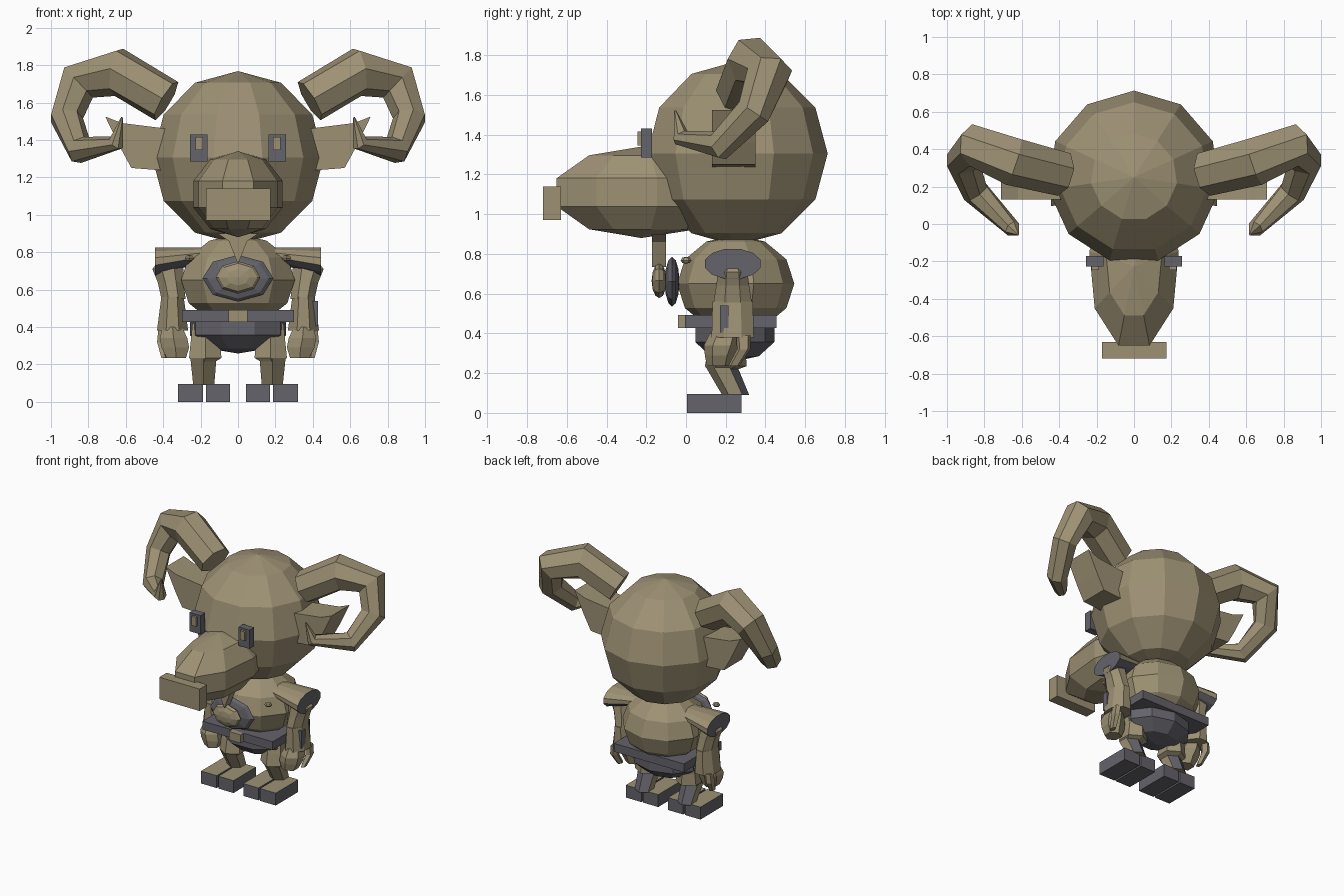
import bpy, bmesh, math
from mathutils import Vector

if "Cube" in bpy.data.objects:
    bpy.data.objects.remove(bpy.data.objects["Cube"])


def material(name, rgb):
    m = bpy.data.materials.new(name)
    m.diffuse_color = (*rgb, 1)
    m.use_nodes = True
    m.node_tree.nodes["Principled BSDF"].inputs["Base Color"].default_value = m.diffuse_color
    return m


TAN = material("tan", (0.34, 0.285, 0.175))
GREY = material("dark grey", (0.13, 0.125, 0.145))


def finish(name, bm, mat=TAN, grey_rule=None):
    bmesh.ops.recalc_face_normals(bm, faces=bm.faces)
    bm.normal_update()
    if grey_rule:
        for f in bm.faces:
            f.material_index = int(grey_rule(f))
    me = bpy.data.meshes.new(name)
    bm.to_mesh(me)
    bm.free()
    me.materials.append(mat)
    me.materials.append(GREY)
    ob = bpy.data.objects.new(name, me)
    bpy.context.collection.objects.link(ob)
    return ob


def ball(name, c, r, seg, rings, mat=TAN, axis="z"):
    bm = bmesh.new()
    bmesh.ops.create_uvsphere(bm, u_segments=seg, v_segments=rings, radius=1)
    for v in bm.verts:
        x, y, z = v.co
        if axis == "y":
            x, y, z = x, -z, y
        v.co = (c[0] + x * r[0], c[1] + y * r[1], c[2] + z * r[2])
    return finish(name, bm, mat)


def box(name, x, y, z, mat=TAN, grey_rule=None):
    bm = bmesh.new()
    bmesh.ops.create_cube(bm, size=1)
    for v in bm.verts:
        v.co = [(a[0] + a[1]) / 2 + t * (a[1] - a[0]) for a, t in zip((x, y, z), v.co)]
    return finish(name, bm, mat, grey_rule)


def skin(name, rings, mat=TAN, grey_rule=None):
    """Join matching rings of points into a closed tube."""
    bm = bmesh.new()
    loops = [[bm.verts.new(p) for p in ring] for ring in rings]
    n = len(loops[0])
    for a, b in zip(loops, loops[1:]):
        for i in range(n):
            j = (i + 1) % n
            bm.faces.new((a[i], a[j], b[j], b[i]))
    bm.faces.new(loops[0][::-1])
    bm.faces.new(loops[-1])
    return finish(name, bm, mat, grey_rule)


def ellipse(c, u, v, n, turn=0.5):
    c, u, v = Vector(c), Vector(u), Vector(v)
    return [c + u * math.cos(t) + v * math.sin(t)
            for t in ((i + turn) * math.tau / n for i in range(n))]


def limb(name, s, sections, n=6, grey_rule=None):
    """Stack of horizontal ellipses: x, y, z, x radius, y radius."""
    return skin(name, [ellipse((s * x, y, z), (s * rx, 0, 0), (0, ry, 0), n)
                       for x, y, z, rx, ry in sections], TAN, grey_rule)


def prism(name, outline, y0, y1):
    """Outline in x, z pushed through from y0 to y1."""
    return skin(name, [[Vector((x, y, z)) for x, z in outline] for y in (y0, y1)])


# head and snout
ball("head", (0, 0.25, 1.305), (0.463, 0.463, 0.463), 11, 6)
ball("snout", (0, -0.225, 1.11), (0.255, 0.476, 0.23), 9, 5)
box("nose_plate", (-0.17, 0.175), (-0.72, -0.63), (0.97, 1.14))
prism("goatee", [(-0.11, 0.9), (-0.05, 0.86), (0, 0.735), (0.05, 0.86), (0.11, 0.9)], -0.17, -0.1)

# torso, pelvis and belt
ball("torso", (0, 0.25, 0.65), (0.32, 0.295, 0.245), 10, 6)
ball("pelvis", (0, 0.24, 0.4), (0.275, 0.215, 0.142), 9, 5, GREY)
box("belt", (-0.3, 0.3), (-0.005, 0.455), (0.427, 0.492), GREY)
box("belt_buckle", (-0.05, 0.05), (-0.04, 0.0), (0.427, 0.492))

# chest medallion
ball("medallion_rim", (0, -0.07, 0.66), (0.19, 0.037, 0.125), 8, 6, GREY, "y")
ball("medallion_centre", (0, -0.135, 0.665), (0.12, 0.038, 0.087), 8, 6, TAN, "y")

HORN = [((0.385, 0.27, 1.61), 0.122), ((0.645, 0.335, 1.765), 0.132),
        ((0.855, 0.42, 1.71), 0.115), ((0.918, 0.34, 1.515), 0.09),
        ((0.845, 0.17, 1.345), 0.075), ((0.65, -0.025, 1.385), 0.045),
        ((0.62, -0.055, 1.52), 0.006)]
EAR = [(0.38, 1.46), (0.62, 1.49), (0.71, 1.525), (0.63, 1.36), (0.57, 1.25), (0.38, 1.235)]


def horn(name, s):
    pts = [Vector((s * p[0], p[1], p[2])) for p, _ in HORN]
    rings, side = [], Vector((0, 1, 0))
    for i, p in enumerate(pts):
        a = (p - pts[i - 1]).normalized() if i else Vector()
        b = (pts[i + 1] - p).normalized() if i + 1 < len(pts) else Vector()
        d = (a + b).normalized()
        side = (side - d * side.dot(d)).normalized()
        r = HORN[i][1]
        rings.append(ellipse(p, side * r, d.cross(side) * r * s, 7))
    return skin(name, rings)


for s, side in ((1, "right"), (-1, "left")):
    def span(a, b):
        return tuple(sorted((s * a, s * b)))

    # horns, ears and eyes
    horn(side + "_horn", s)
    prism(side + "_ear", [(s * x, z) for x, z in EAR], 0.13, 0.35)
    box(side + "_eye_frame", span(0.163, 0.257), (-0.227, -0.17), (1.285, 1.43), GREY)
    box(side + "_eye", span(0.187, 0.228), (-0.245, -0.22), (1.345, 1.415))

    # flared shoulder pad with dark end and underside
    skin(side + "_shoulder_pad",
         [ellipse((s * x, 0.235, z), (0, ry, 0), (0, 0, rz), 12)
          for x, z, ry, rz in ((0.19, 0.785, 0.1, 0.042), (0.445, 0.75, 0.145, 0.078))],
         TAN, lambda f: f.normal.x * s > 0.8 or f.normal.z < -0.5)
    ball(side + "_chest_stud", (s * 0.26, 0.0, 0.768), (0.027, 0.027, 0.018), 6, 4)

    # arm, cuff and hand
    limb(side + "_upper_arm", s, [(0.37, 0.235, 0.75, 0.06, 0.05), (0.375, 0.235, 0.71, 0.09, 0.08),
                                  (0.36, 0.235, 0.64, 0.075, 0.09), (0.345, 0.235, 0.55, 0.07, 0.105)], 8)
    limb(side + "_forearm", s, [(0.35, 0.235, 0.56, 0.065, 0.11), (0.35, 0.235, 0.38, 0.09, 0.115)], 8)
    limb(side + "_hand", s, [(0.35, 0.2, 0.4, 0.06, 0.08), (0.345, 0.18, 0.34, 0.085, 0.09),
                             (0.335, 0.17, 0.29, 0.085, 0.075), (0.33, 0.165, 0.235, 0.06, 0.06)])
    limb(side + "_finger", s, [(0.405, 0.29, 0.39, 0.025, 0.04), (0.41, 0.29, 0.32, 0.028, 0.035),
                               (0.395, 0.24, 0.235, 0.018, 0.03)], 5)

    # leg with dark shin back
    limb(side + "_thigh", s, [(0.17, 0.22, 0.42, 0.085, 0.09), (0.175, 0.205, 0.32, 0.09, 0.095),
                              (0.175, 0.2, 0.235, 0.1, 0.105), (0.18, 0.18, 0.215, 0.07, 0.07)])
    limb(side + "_shin", s, [(0.185, 0.18, 0.23, 0.08, 0.08), (0.183, 0.25, 0.09, 0.065, 0.068)],
         6, lambda f: f.normal.y > 0.1)

    # split foot with tan top
    for part, a, b in (("inner", 0.042, 0.172), ("outer", 0.186, 0.32)):
        box(side + "_" + part + "_hoof", span(a, b), (0.005, 0.28), (0, 0.096),
            TAN, lambda f: f.normal.z < 0.5)

# plate on one forearm
box("wrist_plate", (0.39, 0.427), (0.17, 0.215), (0.405, 0.54), GREY)
